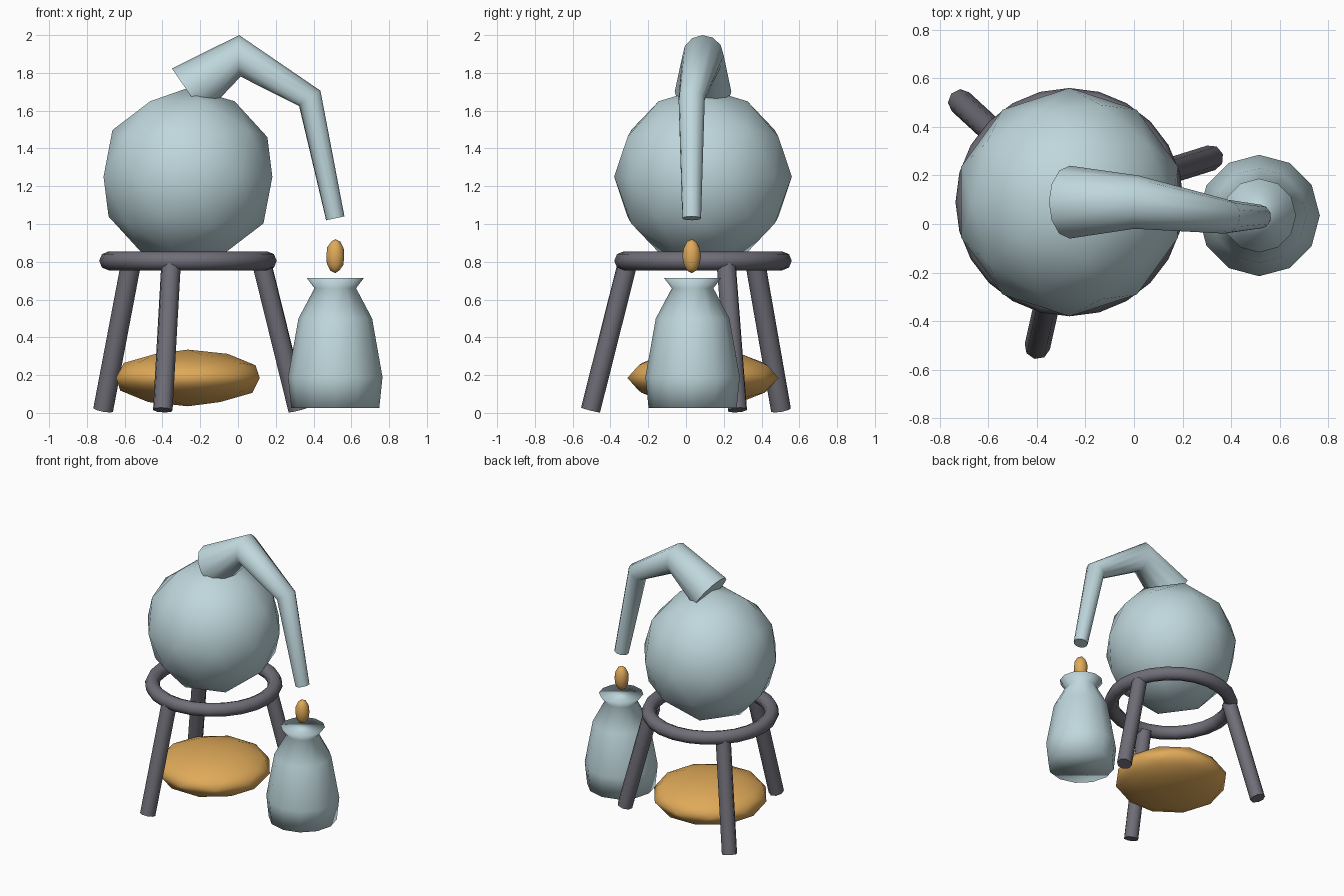
import bpy, bmesh, math
from mathutils import Vector

cube = bpy.data.objects.get("Cube")
if cube:
    bpy.data.objects.remove(cube, do_unlink=True)


def material(name, rgb):
    m = bpy.data.materials.new(name)
    m.use_nodes = True
    m.diffuse_color = (*rgb, 1)
    m.node_tree.nodes["Principled BSDF"].inputs["Base Color"].default_value = (*rgb, 1)
    return m


GLASS = material("pale_blue_glass", (0.52, 0.68, 0.72))
METAL = material("dark_grey_metal", (0.16, 0.155, 0.185))
AMBER = material("amber", (0.74, 0.40, 0.10))


def finish(obj, name, mat):
    obj.name = name
    obj.data.name = name
    obj.data.materials.clear()
    obj.data.materials.append(mat)
    for p in obj.data.polygons:
        p.use_smooth = True
    return obj


def ball(name, centre, size, mat):
    """Coarse ico ball, stretched in height when size differs."""
    bpy.ops.mesh.primitive_ico_sphere_add(subdivisions=2, radius=1, location=centre)
    obj = bpy.context.object
    obj.scale = (size[0], size[0], size[1])
    return finish(obj, name, mat)


def tube(name, points, radii, resolution, mat):
    """Capped round tube through the points, with a radius at each."""
    curve = bpy.data.curves.new(name, "CURVE")
    curve.dimensions = "3D"
    curve.bevel_depth = 1
    curve.bevel_resolution = resolution
    curve.use_fill_caps = True
    spline = curve.splines.new("POLY")
    spline.points.add(len(points) - 1)
    for sp, co, r in zip(spline.points, points, radii):
        sp.co = (*co, 1)
        sp.radius = r
    temp = bpy.data.objects.new(name, curve)
    bpy.context.collection.objects.link(temp)
    bpy.context.view_layer.update()
    graph = bpy.context.evaluated_depsgraph_get()
    mesh = bpy.data.meshes.new_from_object(temp.evaluated_get(graph))
    bpy.data.objects.remove(temp, do_unlink=True)
    obj = bpy.data.objects.new(name, mesh)
    bpy.context.collection.objects.link(obj)
    return finish(obj, name, mat)


def lathe(name, centre, profile, sides, mat):
    """Closed turned body from (radius, height) pairs."""
    bm = bmesh.new()
    rings = []
    for r, z in profile:
        rings.append([bm.verts.new((r * math.cos(a), r * math.sin(a), z))
                      for a in (math.tau * i / sides for i in range(sides))])
    for low, high in zip(rings, rings[1:]):
        for i in range(sides):
            j = (i + 1) % sides
            bm.faces.new((low[i], low[j], high[j], high[i]))
    bm.faces.new(rings[0][::-1])
    bm.faces.new(rings[-1])
    mesh = bpy.data.meshes.new(name)
    bm.to_mesh(mesh)
    bm.free()
    obj = bpy.data.objects.new(name, mesh)
    obj.location = centre
    bpy.context.collection.objects.link(obj)
    return finish(obj, name, mat)


# Common axis of the round vessel, stand and flame
AXIS = Vector((-0.265, 0.09, 0))

# Round vessel with its bent spout
ball("round_vessel", AXIS + Vector((0, 0, 1.25)), (0.47, 0.47), GLASS)
tube("spout",
     [AXIS + Vector((0, 0, 1.70)), (0.01, 0.09, 1.89), (0.38, 0.03, 1.665), (0.515, 0.03, 1.03)],
     [0.15, 0.11, 0.07, 0.05], 4, GLASS)

# Stand: ring and three splayed legs
bpy.ops.mesh.primitive_torus_add(location=AXIS + Vector((0, 0, 0.805)), major_radius=0.42,
                                 minor_radius=0.05, major_segments=24, minor_segments=8)
finish(bpy.context.object, "stand_ring", METAL)
for k, name in enumerate(("front_leg", "left_leg", "back_leg")):
    a = math.radians(-102.6 + 120 * k)
    out = Vector((math.cos(a), math.sin(a), 0))
    tube(name, [AXIS + out * 0.61 + Vector((0, 0, 0.015)),
                AXIS + out * 0.41 + Vector((0, 0, 0.79))], [0.053, 0.053], 2, METAL)

# Flame under the vessel and falling drop
ball("flame", AXIS + Vector((0, 0, 0.185)), (0.40, 0.15), AMBER)
ball("drop", (0.515, 0.03, 0.83), (0.05, 0.09), AMBER)

# Receiving jar with flared lip
lathe("jar", (0.515, 0.035, 0),
      [(0.233, 0.025), (0.25, 0.19), (0.195, 0.50), (0.11, 0.66), (0.152, 0.715)], 12, GLASS)
